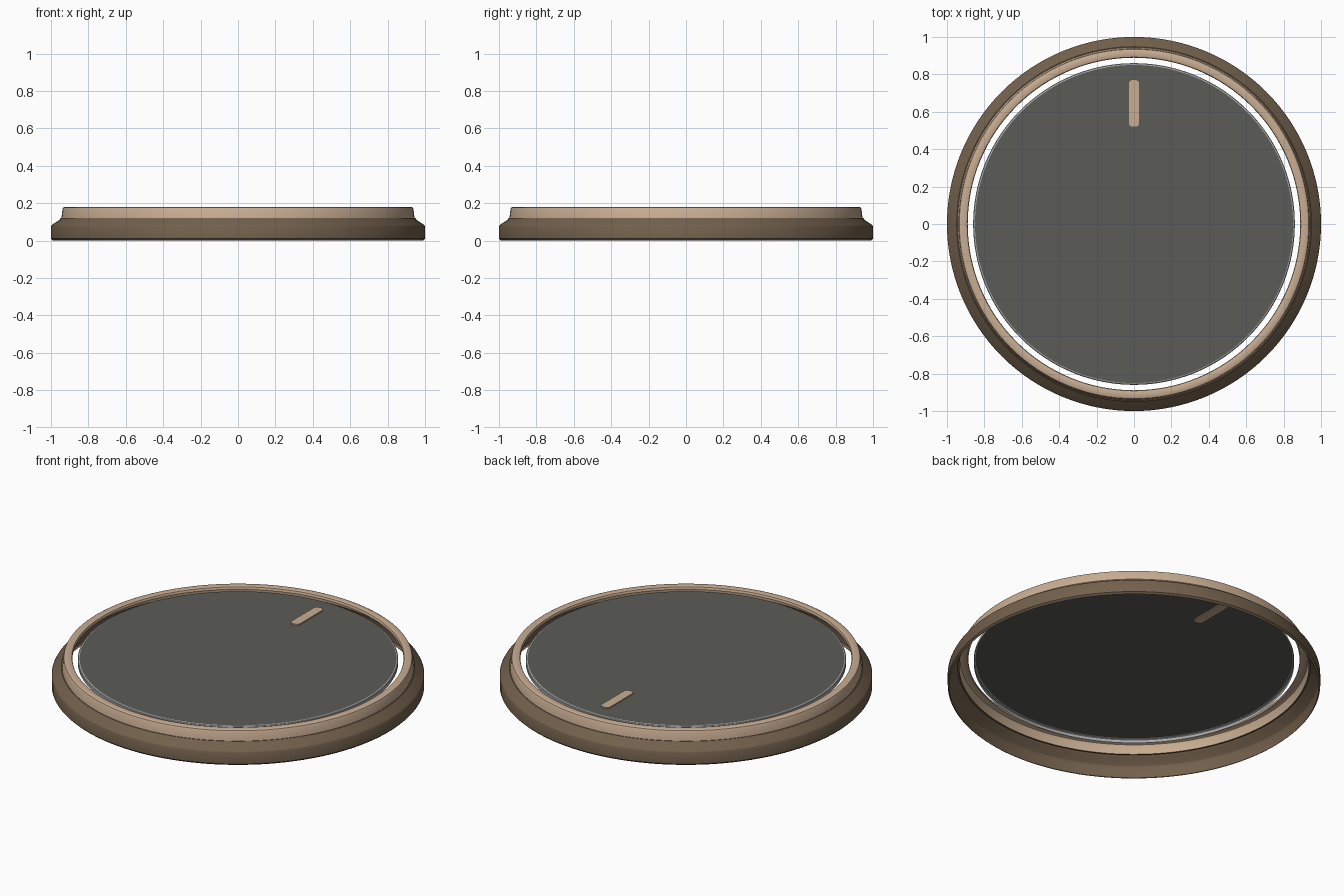
import bpy, bmesh, math

if "Cube" in bpy.data.objects:
    bpy.data.objects.remove(bpy.data.objects["Cube"], do_unlink=True)

SEGMENTS = 128


def material(name, rgb):
    m = bpy.data.materials.new(name)
    m.use_nodes = True
    m.diffuse_color = (*rgb, 1)
    m.node_tree.nodes["Principled BSDF"].inputs["Base Color"].default_value = (*rgb, 1)
    return m


peach = material("peach metal", (0.58, 0.42, 0.29))
brown = material("brown metal", (0.17, 0.118, 0.073))
charcoal = material("charcoal", (0.105, 0.105, 0.092))
silver = material("silver grey", (0.40, 0.40, 0.40))


def finish(name, bm, mat):
    mesh = bpy.data.meshes.new(name)
    bm.to_mesh(mesh)
    bm.free()
    mesh.materials.append(mat)
    ob = bpy.data.objects.new(name, mesh)
    bpy.context.collection.objects.link(ob)
    bpy.ops.object.select_all(action="DESELECT")
    ob.select_set(True)
    bpy.context.view_layer.objects.active = ob
    bpy.ops.object.shade_smooth_by_angle(angle=math.radians(30))
    return ob


def lathe(name, profile, mat):
    """Spin an open (radius, height) profile, listed from bottom outside to top inside."""
    bm = bmesh.new()
    rings = []
    for r, z in profile:
        rings.append([bm.verts.new((r * math.cos(a), r * math.sin(a), z))
                      for a in (math.tau * i / SEGMENTS for i in range(SEGMENTS))])
    for low, high in zip(rings, rings[1:]):
        for i in range(SEGMENTS):
            j = (i + 1) % SEGMENTS
            bm.faces.new((low[i], low[j], high[j], high[i]))
    return finish(name, bm, mat)


# Outer skirt, open underneath
lathe("base_skirt", [(0.99, 0), (1, 0.01), (1, 0.075), (0.995, 0.084),
                     (0.955, 0.11), (0.948, 0.12), (0.938, 0.12)], brown)

# Raised rim with a short inner lip
lathe("raised_rim", [(0.944, 0.12), (0.938, 0.168), (0.934, 0.176), (0.926, 0.18),
                     (0.9, 0.18), (0.892, 0.177), (0.889, 0.17), (0.889, 0.162)], peach)

# Thin edge band around the face
lathe("face_edge", [(0.86, 0.145), (0.86, 0.163), (0.857, 0.167), (0.85, 0.169)], silver)

# Flat face
bm = bmesh.new()
bmesh.ops.create_circle(bm, cap_ends=True, segments=SEGMENTS, radius=0.85)
bmesh.ops.translate(bm, verts=bm.verts, vec=(0, 0, 0.169))
finish("face_disc", bm, charcoal)

# Rounded pointer bar set through the face
bm = bmesh.new()
bmesh.ops.create_cube(bm, size=1)
bmesh.ops.scale(bm, verts=bm.verts, vec=(0.056, 0.25, 0.012))
uprights = [e for e in bm.edges if abs(e.verts[0].co.z - e.verts[1].co.z) > 0.001]
bmesh.ops.bevel(bm, geom=uprights, offset=0.022, segments=6, profile=0.5, affect="EDGES")
bmesh.ops.translate(bm, verts=bm.verts, vec=(0, 0.645, 0.17))
finish("pointer_bar", bm, peach)
